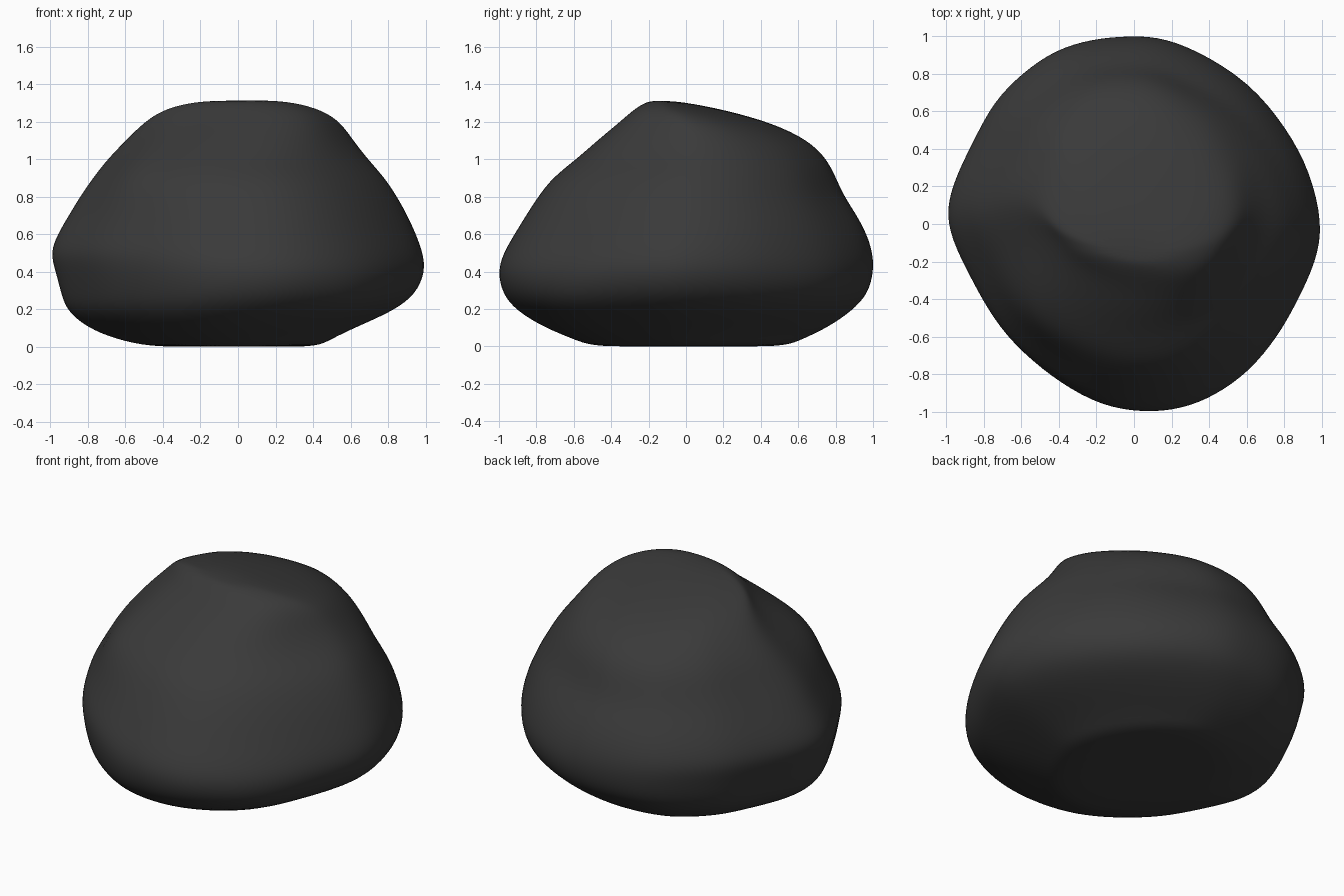
import bpy, bmesh, math
from mathutils import Vector

# Widest outline seen from above, anticlockwise
OUTLINE = [(1.015, 0), (.945, .28), (.82, .50), (.61, .75), (.32, .935), (.12, 1.0),
           (-.05, 1.0), (-.22, .985), (-.42, .93), (-.60, .80), (-.75, .65), (-.86, .43),
           (-.95, .25), (-1.005, .07), (-.975, -.09), (-.88, -.28), (-.75, -.52), (-.60, -.69),
           (-.40, -.85), (-.18, -.97), (.05, -1.005), (.25, -.985), (.43, -.91), (.61, -.77),
           (.76, -.59), (.87, -.42), (.98, -.20)]

# Height, then left, right, front and back extents of the stone
LEVELS = [(0, -.25, .22, -.28, .3), (0, -.47, .42, -.50, .53), (.04, -.65, .49, -.60, .62),
          (.10, -.80, .61, -.75, .75), (.19, -.91, .82, -.90, .88), (.28, -.94, .94, -.975, .965),
          (.40, -.97, .99, -1.0, .995), (.50, -1.0, .977, -.97, .99), (.60, -.96, .94, -.91, .96),
          (.70, -.90, .895, -.85, .91), (.80, -.84, .84, -.785, .845), (.90, -.77, .775, -.71, .80),
          (1.0, -.69, .685, -.58, .75), (1.10, -.59, .61, -.47, .66), (1.19, -.49, .55, -.35, .46),
          (1.255, -.40, .45, -.275, .20), (1.295, -.27, .28, -.22, .02), (1.31, -.12, .12, -.18, -.09)]
GROW = 1.01  # makes up for subdivision shrinkage

# Bulges and hollows: centre, radius, push
LUMPS = [((.28, .82, .80), .22, (-.01, -.03, 0)),      # hollow under the back shoulder
         ((-.48, -.45, .95), .28, (-.04, -.04, .015)),  # front left shoulder
         ((.52, -.58, .14), .28, (.05, -.05, 0)),       # front right foot
         ((.55, .60, .18), .26, (.03, .03, 0)),         # back right foot
         ((-.28, .25, 1.20), .30, (-.03, .03, .01)),    # back left of the top
         ((.30, -.20, 1.22), .22, (.03, -.03, .01))]    # front right of the top


def push(p):
    out = p.copy()
    for c, r, v in LUMPS:
        d = (p - Vector(c)).length / r
        out += Vector(v) * math.exp(-d * d)
    return out


bm = bmesh.new()
rings = []
for z, x0, x1, y0, y1 in LEVELS:
    rings.append([bm.verts.new(push(Vector(((x0 + x1) / 2 + ox * (x1 - x0) / 2 * GROW,
                                            (y0 + y1) / 2 + oy * (y1 - y0) / 2 * GROW, z))))
                  for ox, oy in OUTLINE])

# Skin between the rings, closed at bottom and top
n = len(OUTLINE)
for a, b in zip(rings, rings[1:]):
    for i in range(n):
        j = (i + 1) % n
        bm.faces.new((a[i], a[j], b[j], b[i]))
bm.faces.new(rings[0][::-1])
bm.faces.new(rings[-1])

# Soften the rim of the sloping top
rim = [v for v in bm.verts if v.co.z > 1.05]
bmesh.ops.smooth_vert(bm, verts=rim, factor=.3, use_axis_x=True, use_axis_y=True, use_axis_z=False)
bmesh.ops.recalc_face_normals(bm, faces=bm.faces)
for f in bm.faces:
    f.smooth = True

mesh = bpy.data.meshes.new("boulder")
bm.to_mesh(mesh)
bm.free()
boulder = bpy.data.objects.new("boulder", mesh)
bpy.context.collection.objects.link(boulder)
sub = boulder.modifiers.new("smooth", 'SUBSURF')
sub.levels = sub.render_levels = 2

# Dark stone
stone = bpy.data.materials.new("dark_stone")
stone.diffuse_color = (.042, .042, .042, 1)
mesh.materials.append(stone)
